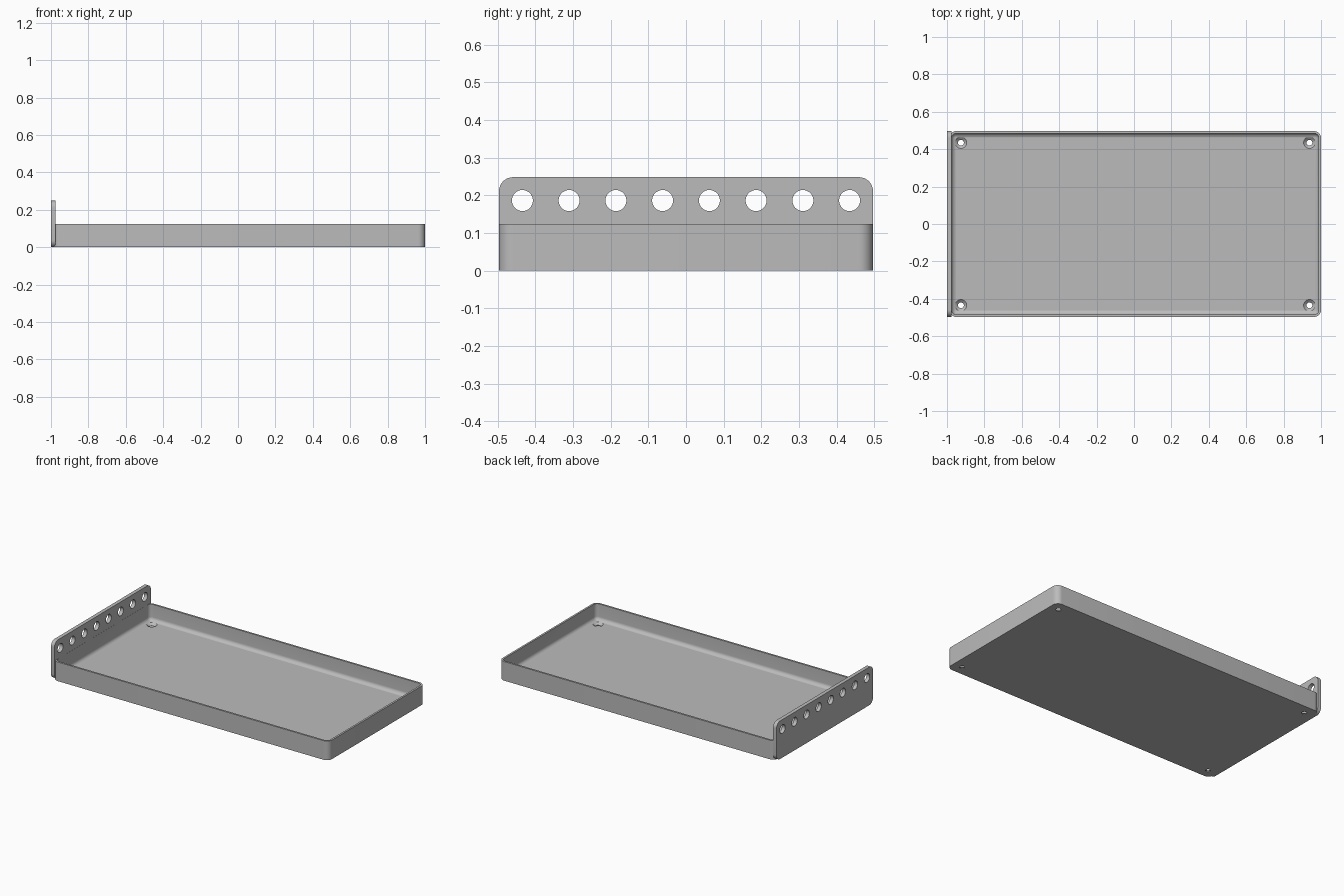
import bpy, bmesh, math
from mathutils import Matrix, Vector

old = bpy.data.objects.get("Cube")
if old:
    bpy.data.objects.remove(old, do_unlink=True)

grey = bpy.data.materials.new("light grey")
grey.use_nodes = True
colour = (0.5, 0.5, 0.5, 1)
grey.diffuse_color = colour
grey.node_tree.nodes["Principled BSDF"].inputs["Base Color"].default_value = colour

MM = 1 / 161                      # model is laid out in millimetres
X0, X1, Y = -159 * MM, 161 * MM, 80 * MM
HEIGHT, WALL, FLOOR = 20 * MM, 2 * MM, 3 * MM
CORNER, FILLET = 6 * MM, 3.8 * MM


def rounded_rect(x0, x1, y0, y1, r, steps=8):
    """Counter-clockwise outline of a rectangle with round corners."""
    centres = [(x1 - r, y1 - r), (x0 + r, y1 - r), (x0 + r, y0 + r), (x1 - r, y0 + r)]
    return [(cx + r * math.cos(a), cy + r * math.sin(a))
            for q, (cx, cy) in enumerate(centres)
            for a in [(q + i / steps) * math.pi / 2 for i in range(steps + 1)]]


def loft(name, rings):
    """Skin closed rings in order and cap both ends."""
    bm = bmesh.new()
    loops = [[bm.verts.new(p) for p in ring] for ring in rings]
    n = len(loops[0])
    for a, b in zip(loops, loops[1:]):
        for i in range(n):
            j = (i + 1) % n
            bm.faces.new((a[i], a[j], b[j], b[i]))
    bm.faces.new(loops[0][::-1])
    bm.faces.new(loops[-1])
    bmesh.ops.recalc_face_normals(bm, faces=bm.faces)
    return make_object(name, bm)


def make_object(name, bm):
    mesh = bpy.data.meshes.new(name)
    bm.to_mesh(mesh)
    bm.free()
    mesh.materials.append(grey)
    obj = bpy.data.objects.new(name, mesh)
    bpy.context.collection.objects.link(obj)
    return obj


def add_cone(bm, r1, r2, depth, matrix):
    bmesh.ops.create_cone(bm, cap_ends=True, segments=32, radius1=r1, radius2=r2,
                          depth=depth, matrix=matrix)


def cut(obj, bm):
    """Subtract the cutter mesh and keep the result."""
    cutter = make_object("cutter", bm)
    cutter.hide_render = True
    mod = obj.modifiers.new("holes", 'BOOLEAN')
    mod.operation, mod.solver, mod.object = 'DIFFERENCE', 'EXACT', cutter
    graph = bpy.context.evaluated_depsgraph_get()
    result = bpy.data.meshes.new_from_object(obj.evaluated_get(graph))
    obj.modifiers.clear()
    obj.data = result
    bpy.data.objects.remove(cutter, do_unlink=True)


# Tray: outer shell, rim, then inner wall with a filleted floor
def tray_ring(inset, z):
    r = max(CORNER - inset, 0.0005)
    return [(x, y, z) for x, y in
            rounded_rect(X0 + inset, X1 - inset, -Y + inset, Y - inset, r)]


rings = [tray_ring(0, 0), tray_ring(0, HEIGHT), tray_ring(WALL, HEIGHT)]
for i in range(9):
    a = i / 8 * math.pi / 2
    rings.append(tray_ring(WALL + FILLET * (1 - math.cos(a)),
                           FLOOR + FILLET * (1 - math.sin(a))))
tray = loft("tray", rings)

# Countersunk screw holes in the four floor corners
for hole_x in (-149 * MM, 151 * MM):
    for hole_y in (-70 * MM, 70 * MM):
        for r1, r2, z0, z1 in ((2.5, 2.5, -2, 6), (2.3, 5.2, 0.6, 3.2)):
            bm = bmesh.new()
            place = Matrix.Translation((hole_x, hole_y, (z0 + z1) / 2 * MM))
            add_cone(bm, r1 * MM, r2 * MM, (z1 - z0) * MM, place)
            cut(tray, bm)

# Upright end plate with round corners and a row of holes
outline = rounded_rect(-Y, Y, 0, 2 * HEIGHT, CORNER)
end_plate = loft("end_plate", [[(x, y, z) for y, z in outline]
                               for x in (-1, -157.1 * MM)])
bm = bmesh.new()
for i in range(8):
    place = Matrix.Translation((-159 * MM, (i * 20 - 70) * MM, 30 * MM))
    add_cone(bm, 4.5 * MM, 4.5 * MM, 12 * MM, place @ Matrix.Rotation(math.pi / 2, 4, 'Y'))
cut(end_plate, bm)

# Smooth the rounded corners and fillets, keep the edges sharp
bpy.ops.object.select_all(action='DESELECT')
for obj in (tray, end_plate):
    obj.select_set(True)
bpy.context.view_layer.objects.active = tray
bpy.ops.object.shade_smooth_by_angle(angle=math.radians(30))
